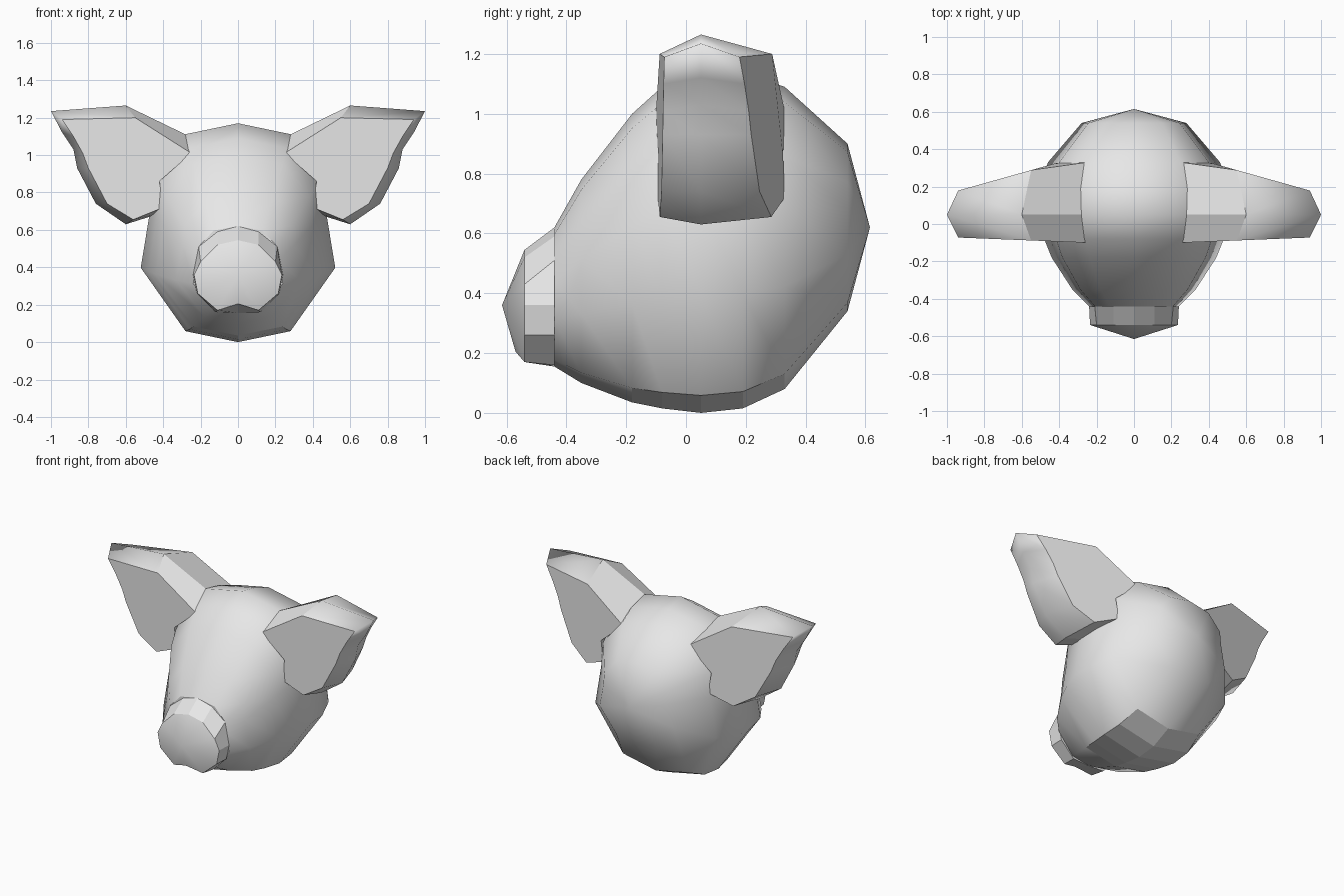
import bpy, bmesh

cube = bpy.data.objects.get("Cube")
if cube:
    bpy.data.objects.remove(cube, do_unlink=True)

# One plain colour
grey = bpy.data.materials.new("plain grey")
grey.use_nodes = True
colour = (0.8, 0.8, 0.8, 1)
grey.diffuse_color = colour
grey.node_tree.nodes["Principled BSDF"].inputs["Base Color"].default_value = colour


def closed_ring(half, y_of=None):
    """Complete a right-hand half outline, top to bottom, into a loop."""
    return half + [(-x, y, z) for x, y, z in reversed(half[1:-1])]


def add_loops(bm, loops):
    return [[bm.verts.new(co) for co in loop] for loop in loops]


def bridge(bm, a, b, is_flat):
    """Join two loops with quads; is_flat chooses hard-shaded faces by index."""
    count = len(a)
    for i in range(count):
        j = (i + 1) % count
        face = bm.faces.new((a[i], a[j], b[j], b[i]))
        face.smooth = not is_flat(i)


def fan(bm, loop, tip):
    centre = bm.verts.new(tip)
    for i, vert in enumerate(loop):
        bm.faces.new((vert, loop[(i + 1) % len(loop)], centre)).smooth = True


def finish(bm, name):
    bmesh.ops.recalc_face_normals(bm, faces=bm.faces)
    mesh = bpy.data.meshes.new(name)
    bm.to_mesh(mesh)
    bm.free()
    mesh.materials.append(grey)
    obj = bpy.data.objects.new(name, mesh)
    bpy.context.collection.objects.link(obj)
    return obj


# Head: one egg-shaped half section scaled along the depth
section = [(0, 1), (.54, .95), (.87, .77), (.9, .61), (1, .34), (.54, .05), (0, 0)]
stations = [  # depth, bottom, top, half width
    (-.44, .155, .62, .24), (-.35, .10, .78, .33), (-.18, .035, 1.0, .44),
    (-.08, .015, 1.09, .48), (.05, 0, 1.17, .52), (.19, .015, 1.14, .51),
    (.33, .08, 1.09, .46), (.54, .34, .90, .28)]
bm = bmesh.new()
rings = add_loops(bm, [
    closed_ring([(u * w, y, low + v * (high - low)) for u, v in section])
    for y, low, high, w in stations])
for k in range(len(rings) - 1):
    under_neck = 2 <= k <= 5
    bridge(bm, rings[k], rings[k + 1], lambda i: under_neck and i in (5, 6))
fan(bm, rings[-1], (0, .615, .62))
bm.faces.new(rings[0])
finish(bm, "head")

# Snout: hard-edged band with a shallow pointed disc and a notched lip
back = [(0, .62), (.11, .59), (.21, .51), (.24, .36), (.22, .26), (.12, .16), (0, .155)]
front = [(0, .545), (.11, .52), (.2, .43), (.235, .36), (.215, .26), (.11, .17), (0, .205)]
bm = bmesh.new()
rear, rim = add_loops(bm, [
    closed_ring([(x, -.44, z) for x, z in back]),
    closed_ring([(x, -.57 if z == .205 else -.54, z) for x, z in front])])
bridge(bm, rear, rim, lambda i: True)
fan(bm, rim, (0, -.615, .36))
bm.faces.new(rear)
finish(bm, "snout")

# Ears: ridge outline between two smaller flat caps, thinning to the tip
ridge = [(.28, 1.11), (.6, 1.265), (1, 1.235), (.94, 1.12), (.88, 1.03),
         (.86, .93), (.76, .74), (.6, .63), (.41, .69), (.42, .87)]
cap = [(.25, 1.01), (.55, 1.2), (.94, 1.19), (.88, 1.1), (.83, 1.01),
       (.8, .93), (.7, .74), (.56, .655), (.4, .72), (.42, .86)]
for side, name in ((1, "left_ear"), (-1, "right_ear")):
    bm = bmesh.new()
    fore, mid, aft = add_loops(bm, [
        [(side * x, -.11 + .04 * x, z) for x, z in cap],
        [(side * x, .05, z) for x, z in ridge],
        [(side * x, .33 - .28 * max(0, x - .4), z) for x, z in cap]])
    root = (0, 7, 8, 9)
    bridge(bm, fore, mid, lambda i: i in root)
    bridge(bm, mid, aft, lambda i: i in root)
    bm.faces.new(fore)
    bm.faces.new(aft)
    finish(bm, name)
